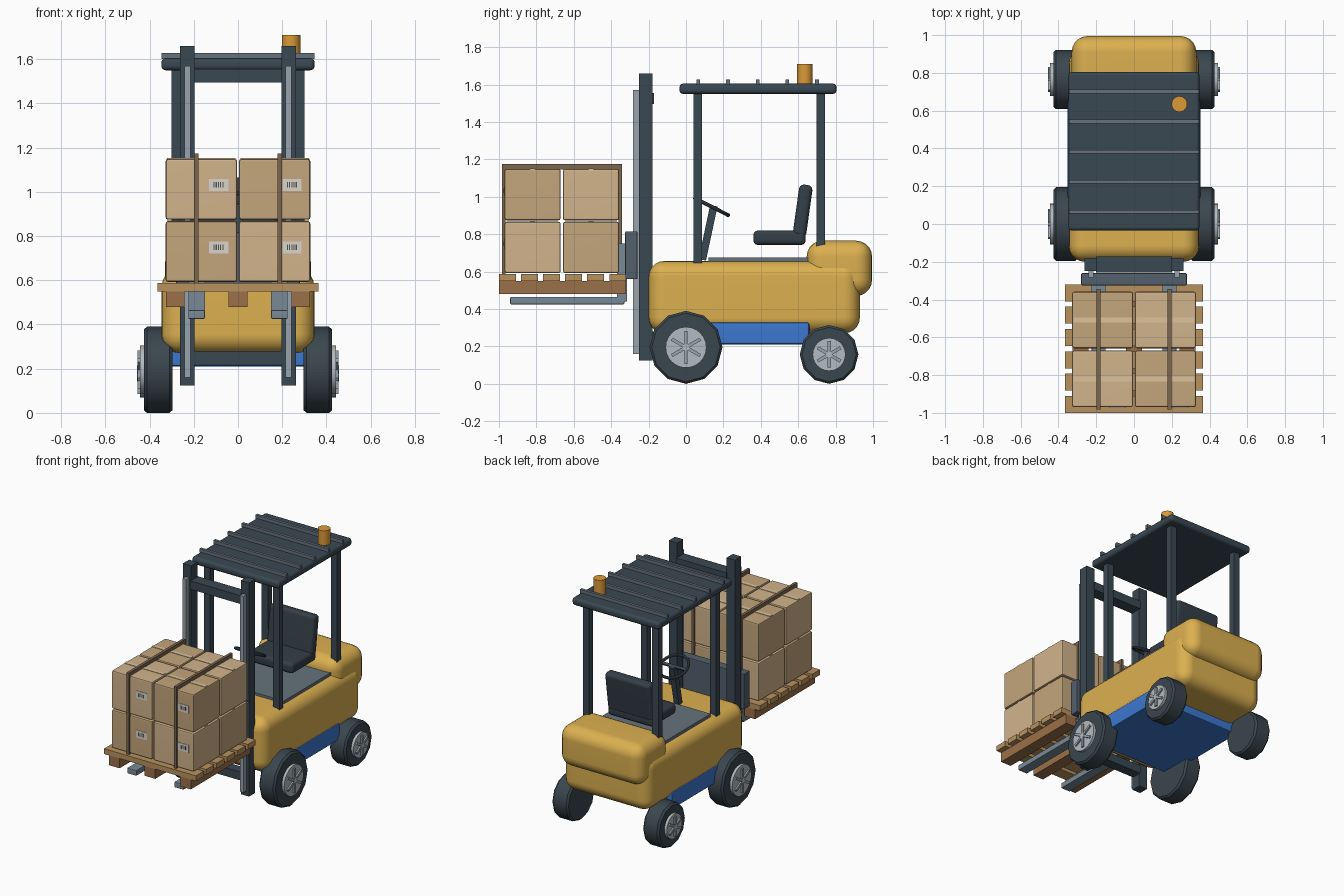
import bpy
import bmesh
from math import radians, pi
from mathutils import Matrix, Vector

default = bpy.data.objects.get("Cube")
if default:
    bpy.data.objects.remove(default, do_unlink=True)


def material(name, hex_colour):
    channels = [int(hex_colour[i:i + 2], 16) / 255 for i in (0, 2, 4)]
    colour = [((c + 0.055) / 1.055) ** 2.4 for c in channels] + [1]
    mat = bpy.data.materials.new(name)
    mat.use_nodes = True
    mat.diffuse_color = colour
    shader = next(n for n in mat.node_tree.nodes if n.type == "BSDF_PRINCIPLED")
    shader.inputs["Base Color"].default_value = colour
    return mat


yellow = material("yellow paint", "DCB050")
blue = material("blue chassis", "3C78D0")
dark = material("dark steel", "3A4852")
rubber = material("rubber", "3A464E")
seat_fabric = material("seat fabric", "343F47")
plate = material("deck plate", "66727C")
carriage_grey = material("carriage grey", "52606C")
rail_grey = material("rail grey", "98A4AC")
fork_grey = material("fork steel", "788A98")
silver = material("wheel silver", "B4BCC0")
orange = material("beacon orange", "DC9A38")
board_wood = material("board wood", "B8925F")
runner_wood = material("runner wood", "9A7048")
card_light = material("light cardboard", "D2B48C")
card_dark = material("dark cardboard", "C4A67C")
tape_tan = material("tape", "DCC49C")
strap_brown = material("strap brown", "7C664E")
label_white = material("label", "D8D4CC")
label_ink = material("label ink", "55504A")

SIDES = (("left", 1), ("right", -1))


def finish(name, bm, mat, smooth=35):
    bmesh.ops.recalc_face_normals(bm, faces=bm.faces)
    mesh = bpy.data.meshes.new(name)
    bm.to_mesh(mesh)
    bm.free()
    mesh.materials.append(mat)
    mesh.shade_smooth()
    mesh.set_sharp_from_angle(angle=radians(smooth))
    obj = bpy.data.objects.new(name, mesh)
    bpy.context.collection.objects.link(obj)
    weighted = obj.modifiers.new("weighted normals", "WEIGHTED_NORMAL")
    weighted.keep_sharp = True
    return obj


def box(name, mat, x, y, z, bevel=0, segments=2, tilt=0):
    """Box between the given limits; a single x value means symmetric."""
    x = x if isinstance(x, tuple) else (-x, x)
    limits = (x, y, z)
    centre = Vector([(a + b) / 2 for a, b in limits])
    size = [abs(b - a) for a, b in limits]
    bm = bmesh.new()
    bmesh.ops.create_cube(bm, size=1)
    bmesh.ops.scale(bm, vec=size, verts=bm.verts)
    if bevel:
        bmesh.ops.bevel(bm, geom=bm.edges[:], offset=bevel, segments=segments,
                        profile=0.5, affect="EDGES")
    turn = Matrix.Translation(centre) @ Matrix.Rotation(radians(tilt), 4, "X")
    bmesh.ops.transform(bm, matrix=turn, verts=bm.verts)
    return finish(name, bm, mat)


def pair(name, mat, x, y, z, **options):
    """The same box on both sides of the truck."""
    for side, sign in SIDES:
        box(f"{side}_{name}", mat, (sign * x[0], sign * x[1]), y, z, **options)


def lathe(name, mat, profile, centre, sides, axis="Z", sign=1):
    """Closed solid turned from (radius, height) points."""
    bm = bmesh.new()
    rings = []
    for radius, height in profile:
        ring = [bm.verts.new(Matrix.Rotation(2 * pi * i / sides, 3, "Z")
                             @ Vector((radius, 0, height))) for i in range(sides)]
        rings.append(ring)
    for low, high in zip(rings, rings[1:]):
        for i in range(sides):
            j = (i + 1) % sides
            bm.faces.new((low[i], low[j], high[j], high[i]))
    bm.faces.new(rings[0])
    bm.faces.new(rings[-1])
    if axis == "X":
        bmesh.ops.rotate(bm, verts=bm.verts, matrix=Matrix.Rotation(sign * pi / 2, 3, "Y"))
    bmesh.ops.translate(bm, verts=bm.verts, vec=centre)
    return finish(name, bm, mat, smooth=40)


# Body, counterweight and chassis
box("body", yellow, 0.345, (-0.2, 0.93), (0.27, 0.657), bevel=0.085, segments=5)
box("counterweight", yellow, 0.33, (0.645, 0.995), (0.47, 0.765), bevel=0.085, segments=5)
box("chassis", blue, 0.352, (-0.05, 0.66), (0.21, 0.33), bevel=0.015)
box("deck", plate, 0.28, (0.12, 0.7), (0.64, 0.675))

# Wheels: tyre, hub disc and raised spokes
for axle, y, radius in (("front", 0, 0.195), ("rear", 0.765, 0.157)):
    for side, sign in SIDES:
        name = f"{axle}_{side}"
        edge = radius - 0.012
        tyre = [(edge, 0.297), (radius, 0.31), (radius, 0.412), (edge, 0.425)]
        lathe(name + "_tyre", rubber, tyre, (0, y, radius), 12, "X", sign)
        hub_radius = radius * 0.56
        hub = [(hub_radius, 0.4), (hub_radius, 0.444)]
        lathe(name + "_hub", silver, hub, (0, y, radius), 24, "X", sign)
        cap = [(radius * 0.1, 0.44), (radius * 0.1, 0.456)]
        lathe(name + "_cap", silver, cap, (0, y, radius), 12, "X", sign)
        reach = radius * 0.45
        for i in range(3):
            box(f"{name}_spoke_{i}", rail_grey, (sign * 0.44, sign * 0.455),
                (y - 0.009, y + 0.009), (radius - reach, radius + reach), tilt=60 * i)

# Mast, rails and crossbars
pair("mast_post", dark, (0.197, 0.263), (-0.25, -0.18), (0.125, 1.66))
pair("mast_rail", rail_grey, (0.214, 0.242), (-0.283, -0.24), (0.16, 1.57))
box("upper_crossbar", dark, 0.2, (-0.258, -0.172), (1.495, 1.555))
box("lower_crossbar", dark, 0.2, (-0.245, -0.172), (0.22, 0.28))

# Carriage and forks
box("carriage", carriage_grey, 0.28, (-0.325, -0.26), (0.56, 0.815), bevel=0.006)
pair("fork_tine", fork_grey, (0.15, 0.225), (-0.94, -0.33), (0.425, 0.465), bevel=0.006)
pair("fork_shank", fork_grey, (0.15, 0.225), (-0.37, -0.315), (0.44, 0.75))

# Overhead guard and beacon
box("roof", dark, 0.347, (-0.035, 0.805), (1.55, 1.605), bevel=0.02, segments=3)
for i in range(5):
    y = 0.065 + i * 0.159
    box(f"roof_slat_{i}", plate, 0.345, (y - 0.01, y + 0.01), (1.6, 1.628))
pair("front_post", dark, (0.25, 0.3), (0.04, 0.085), (0.64, 1.56))
pair("rear_post", dark, (0.25, 0.3), (0.697, 0.743), (0.7, 1.56))
beacon = [(0.042, 1.6), (0.042, 1.71)]
lathe("beacon", orange, beacon, (0.24, 0.635, 0), 16)

# Seat
box("seat_cushion", seat_fabric, 0.18, (0.36, 0.64), (0.742, 0.82), bevel=0.025, segments=3)
box("seat_back", seat_fabric, 0.18, (0.588, 0.66), (0.785, 1.065),
    bevel=0.025, segments=3, tilt=-8)

# Steering column and wheel
box("steering_column", dark, 0.02, (0.098, 0.138), (0.66, 0.955), tilt=-12)
bpy.ops.mesh.primitive_torus_add(major_radius=0.1, minor_radius=0.01, major_segments=24,
                                 minor_segments=8, location=(0, 0.137, 0.947),
                                 rotation=(radians(-27), 0, 0))
steering = bpy.context.object
steering.name = "steering_wheel"
steering.data.materials.append(dark)
bpy.ops.object.shade_smooth_by_angle()
box("steering_spoke", dark, 0.1, (0.127, 0.147), (0.941, 0.953), tilt=-27)

# Pallet
for i in range(6):
    y = -0.955 + i * 0.118
    box(f"pallet_board_{i}", board_wood, 0.365, (y - 0.045, y + 0.045), (0.55, 0.588))
for i in (-1, 0, 1):
    x = i * 0.283
    box(f"pallet_runner_{i + 2}", runner_wood, (x - 0.042, x + 0.042),
        (-1, -0.32), (0.48, 0.55))

# Cartons with top tape; front ones carry a label
for column in range(2):
    for row in range(2):
        for layer in range(2):
            x = (column - 0.5) * 0.332
            y = -0.82 + row * 0.312
            z = 0.592 + layer * 0.282
            name = f"carton_{column}{row}{layer}"
            card = card_light if (column + row + layer) % 2 else card_dark
            box(name, card, (x - 0.162, x + 0.162), (y - 0.15, y + 0.15),
                (z, z + 0.275), bevel=0.012)
            box(name + "_tape", tape_tan, (x - 0.155, x + 0.155),
                (y - 0.013, y + 0.013), (z + 0.27, z + 0.278))
            if row == 0:
                face = y - 0.15
                left, low = x + 0.035, z + 0.13
                box(name + "_label", label_white, (left, left + 0.087),
                    (face - 0.003, face + 0.005), (low, low + 0.054))
                for bar in range(5):
                    start = left + 0.02 + bar * 0.01
                    box(f"{name}_bar_{bar}", label_ink, (start, start + 0.005),
                        (face - 0.005, face), (low + 0.015, low + 0.04))

# Straps around the load
strap = (0.178, 0.198)
pair("strap_top", strap_brown, strap, (-0.983, -0.343), (1.147, 1.174))
pair("strap_front", strap_brown, strap, (-0.983, -0.965), (0.588, 1.16))
pair("strap_back", strap_brown, strap, (-0.361, -0.343), (0.588, 1.16))
